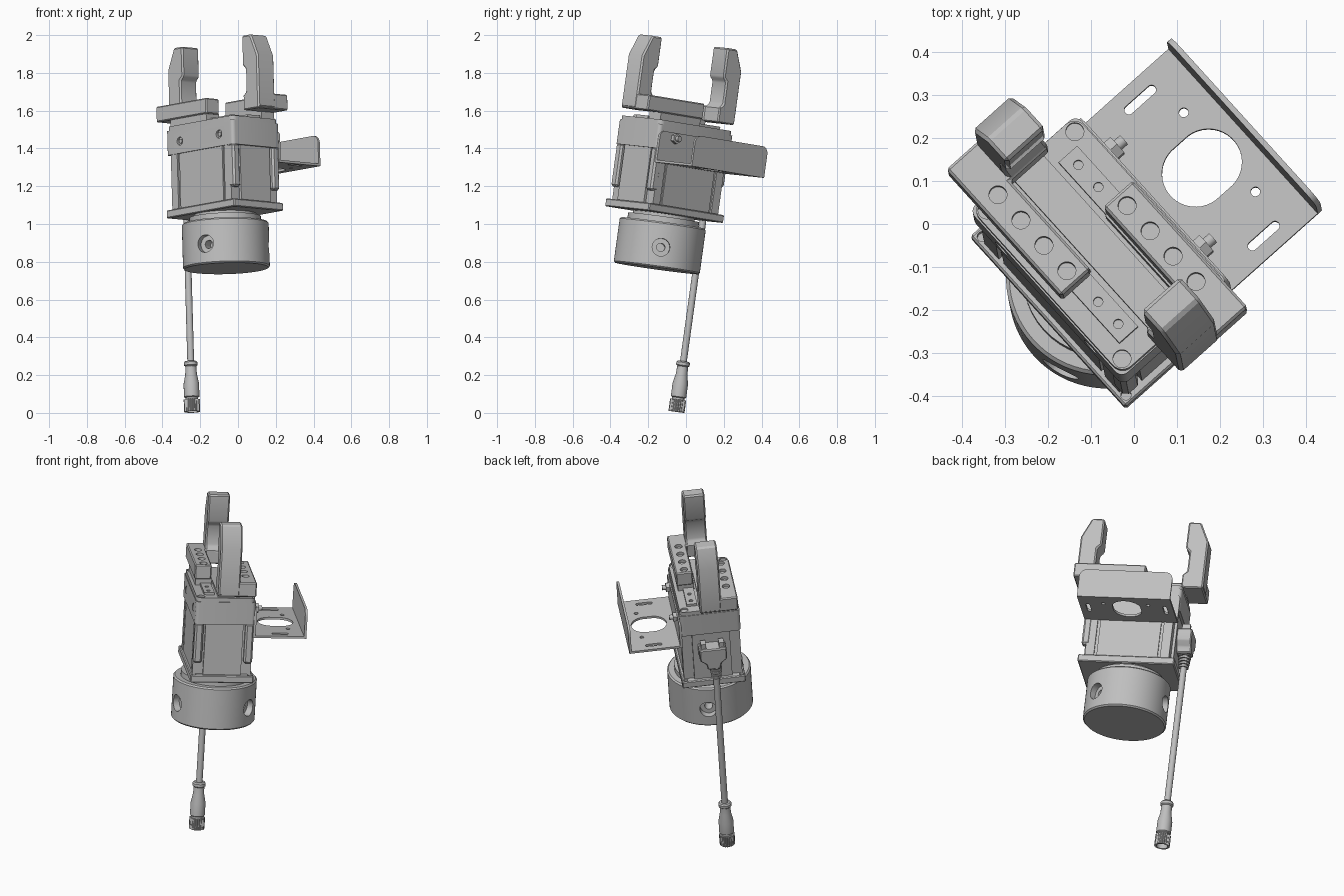
import bpy, bmesh, math
from mathutils import Matrix, Vector

cube = bpy.data.objects.get("Cube")
if cube:
    bpy.data.objects.remove(cube, do_unlink=True)

# Tilted frame of the gripper: u = jaw travel, v = towards bracket, w = up
W = Vector((-0.028, 0.137, 0.99)).normalized()
U = Vector((0.667, -0.735, 0.121))
U = (U - W * U.dot(W)).normalized()
V = W.cross(U)
FRAME = Matrix((U, V, W)).transposed().to_4x4()
FRAME.translation = Vector((-0.069, -0.116, 1.05))
TURN = Matrix.Rotation(math.pi, 4, 'Z')

grey = bpy.data.materials.new("machined_grey")
grey.use_nodes = True
COLOUR = (0.52, 0.52, 0.52, 1)
grey.diffuse_color = COLOUR
grey.node_tree.nodes["Principled BSDF"].inputs["Base Color"].default_value = COLOUR
parts = []


def finish(name, bm, turned=False, bevel=0):
    bmesh.ops.recalc_face_normals(bm, faces=bm.faces)
    if bevel:
        sharp = [e for e in bm.edges if e.calc_face_angle(0) > 0.6]
        bmesh.ops.bevel(bm, geom=sharp, offset=bevel, segments=1, affect='EDGES')
    mesh = bpy.data.meshes.new(name)
    bm.to_mesh(mesh)
    bm.free()
    mesh.materials.append(grey)
    ob = bpy.data.objects.new(name, mesh)
    bpy.context.collection.objects.link(ob)
    ob.matrix_world = FRAME @ TURN if turned else FRAME
    parts.append(ob)
    return ob


PLANES = {'uv': lambda a, b, h: (a, b, h),
          'uw': lambda a, b, h: (a, h, b),
          'vw': lambda a, b, h: (h, a, b)}


def add_prism(bm, pts, h0, h1, plane='uv'):
    put = PLANES[plane]
    lo = [bm.verts.new(put(a, b, h0)) for a, b in pts]
    hi = [bm.verts.new(put(a, b, h1)) for a, b in pts]
    bm.faces.new(lo)
    bm.faces.new(hi)
    for i in range(len(pts)):
        j = (i + 1) % len(pts)
        bm.faces.new((lo[i], lo[j], hi[j], hi[i]))


def prism(name, pts, h0, h1, plane='uv', turned=False, bevel=0):
    bm = bmesh.new()
    add_prism(bm, pts, h0, h1, plane)
    return finish(name, bm, turned, bevel)


def rect(a0, a1, b0, b1):
    return [(a0, b0), (a1, b0), (a1, b1), (a0, b1)]


def box(name, u0, u1, v0, v1, w0, w1, turned=False, bevel=0):
    return prism(name, rect(u0, u1, v0, v1), w0, w1, 'uv', turned, bevel)


def slot(cx, cy, r, half=0.0, n=24):
    # round hole, stretched along the second axis by half
    pts = []
    for i in range(n):
        a = 2 * math.pi * (i + 0.5) / n
        pts.append((cx + r * math.cos(a),
                    cy + r * math.sin(a) + math.copysign(half, math.sin(a))))
    return pts


def rounded(a0, a1, b0, b1, r, corners=(1, 1, 1, 1), n=6):
    pts = []
    centres = [(a1, b1, -1, -1), (a0, b1, 1, -1), (a0, b0, 1, 1), (a1, b0, -1, 1)]
    for k, (a, b, sa, sb) in enumerate(centres):
        if not corners[k]:
            pts.append((a, b))
            continue
        for i in range(n + 1):
            t = math.pi / 2 * (k + i / n)
            pts.append((a + sa * r + r * math.cos(t), b + sb * r + r * math.sin(t)))
    return pts


def lathe(name, profile, cu=0, cv=0, n=48):
    bm = bmesh.new()
    rings = []
    for r, w in profile:
        rings.append([bm.verts.new((cu + r * math.cos(2 * math.pi * i / n),
                                    cv + r * math.sin(2 * math.pi * i / n), w))
                      for i in range(n)])
    bm.faces.new(rings[0])
    bm.faces.new(rings[-1])
    for a, b in zip(rings, rings[1:]):
        for i in range(n):
            j = (i + 1) % n
            bm.faces.new((a[i], a[j], b[j], b[i]))
    return finish(name, bm)


def cut(ob, bm):
    # subtract a cutter mesh and bake the result
    cutter = finish("cutter", bm)
    parts.remove(cutter)
    cutter.hide_render = True
    cutter.matrix_world = ob.matrix_world
    mod = ob.modifiers.new("cut", 'BOOLEAN')
    mod.operation, mod.solver, mod.object = 'DIFFERENCE', 'EXACT', cutter
    bpy.context.view_layer.update()
    dg = bpy.context.evaluated_depsgraph_get()
    baked = bpy.data.meshes.new_from_object(ob.evaluated_get(dg))
    ob.modifiers.clear()
    ob.data = baked
    bpy.data.objects.remove(cutter, do_unlink=True)


# Round mounting base with three radial counterbored holes
base = lathe("round_base", [(0.222, -0.288), (0.23, -0.28), (0.23, -0.053), (0.222, -0.045)], n=72)
for k in range(3):
    spin = FRAME.to_3x3().inverted() @ Vector((math.cos(math.radians(2 + 120 * k)),
                                              math.sin(math.radians(2 + 120 * k)), 0))
    turn = Matrix.Rotation(math.atan2(spin.y, spin.x), 4, 'Z')
    for r, depth in ((0.047, 0.19), (0.022, 0.13)):
        bm = bmesh.new()
        add_prism(bm, slot(0, -0.18, r), depth, 0.3, 'vw')
        bm.transform(turn)
        cut(base, bm)
lathe("base_neck", [(0.19, -0.05), (0.19, -0.015), (0.165, -0.015), (0.165, 0.005)])

# Lower flange, main body and head
flange = box("lower_flange", -0.27, 0.27, -0.175, 0.175, 0, 0.042, bevel=0.005)
box("main_body", -0.235, 0.235, -0.152, 0.152, 0.04, 0.34)
head = prism("head_block", rounded(-0.265, 0.265, -0.167, 0.167, 0.02), 0.335, 0.465, bevel=0)
bm = bmesh.new()
for u in (-0.155, 0.155):
    add_prism(bm, slot(u, 0.4, 0.022), -0.18, -0.155, 'uw')
cut(head, bm)
bm = bmesh.new()
for u in (-0.25, 0.25):
    for v in (-0.155, 0.155):
        add_prism(bm, slot(u, v, 0.012), 0.015, 0.06)
cut(flange, bm)
for u in (-0.155, 0.155):
    prism("head_side_screw", slot(u, 0.4, 0.012), -0.163, -0.15, 'uw')
for s in (False, True):
    box("end_panel", 0.23, 0.25, -0.105, 0.105, 0.042, 0.336, s)
    box("side_panel", -0.17, 0.17, 0.15, 0.16, 0.042, 0.336, s)
    for u in (-0.21, 0.21):
        box("side_rib", u - 0.025, u + 0.025, 0.15, 0.162, 0.042, 0.336, s)
for v in (-0.14, 0.14):
    box("corner_strip", 0.215, 0.262, v - 0.024, v + 0.024, 0.11, 0.34, bevel=0.01)

# Top plate, guide rails and centre cover
top = prism("top_plate", rounded(-0.262, 0.262, -0.163, 0.163, 0.03), 0.465, 0.488)
bm = bmesh.new()
for u in (-0.235, 0.235):
    for v in (-0.137, 0.137):
        add_prism(bm, slot(u, v, 0.021), 0.478, 0.5)
cut(top, bm)
prism("centre_cover", rect(-0.25, 0.25, -0.045, 0.045), 0.48, 0.502)
for s in (False, True):
    rail = box("guide_rail", -0.205, 0.205, 0.06, 0.118, 0.48, 0.502, s)
    bm = bmesh.new()
    for u in (-0.17, -0.1, 0.1, 0.17):
        add_prism(bm, slot(u, 0.09, 0.011), 0.492, 0.52)
    cut(rail, bm)

# Two jaws, each a carriage, drilled L-shaped plate and finger
JAW = [(-0.355, -0.152), (0.045, -0.152), (0.045, -0.06),
       (-0.235, -0.06), (-0.235, 0.06), (-0.355, 0.06)]
FINGER = [(-0.357, 0.53), (-0.357, 0.81), (-0.305, 0.923), (-0.235, 0.923),
          (-0.235, 0.765), (-0.258, 0.745), (-0.258, 0.625), (-0.235, 0.605), (-0.235, 0.53)]
for s in (False, True):
    box("jaw_carriage", -0.25, 0.035, -0.145, -0.055, 0.486, 0.53, s)
    jaw = prism("jaw_plate", JAW, 0.525, 0.608, 'uv', s, 0.006)
    bm = bmesh.new()
    for i in range(4):
        add_prism(bm, slot(-0.23 + 0.08 * i, -0.103, 0.021), 0.59, 0.63)
    cut(jaw, bm)
    prism("finger", FINGER, -0.06, 0.06, 'uw', s, 0.008)

# Angled sensor bracket with oval window, slots and bolts
plate = box("bracket_plate", -0.26, 0.26, 0.165, 0.455, 0.26, 0.273)
bm = bmesh.new()
add_prism(bm, slot(0, 0.315, 0.078, 0.02, 40), 0.2, 0.3)
for s in (-1, 1):
    add_prism(bm, slot(0.125 * s, 0.37, 0.011), 0.2, 0.3)
    add_prism(bm, slot(0.215 * s, 0.315, 0.011, 0.035), 0.2, 0.3)
cut(plate, bm)
prism("bracket_lip", rounded(-0.26, 0.26, 0.26, 0.425, 0.04, (1, 1, 0, 0)), 0.443, 0.456, 'uw')
prism("bracket_mount", rounded(-0.26, 0.26, 0.26, 0.43, 0.03, (1, 1, 0, 0)), 0.16, 0.174, 'uw')
for u in (-0.155, 0.155):
    prism("bracket_bolt_head", slot(u, 0.4, 0.028, n=6), 0.17, 0.195, 'uw')
    prism("bracket_bolt_tip", slot(u, 0.4, 0.014), 0.19, 0.215, 'uw')

# Cable plug on the end face, with strain relief
HOOD = [(-0.035, 0.14), (0.035, 0.14), (0.042, 0.175), (0.075, 0.2),
        (0.075, 0.27), (-0.075, 0.27), (-0.075, 0.2), (-0.042, 0.175)]
prism("plug_hood", HOOD, -0.33, -0.24, 'vw', bevel=0.006)
for v in (-0.05, 0.05):
    box("plug_screw", -0.315, -0.27, v - 0.014, v + 0.014, 0.265, 0.3)
CU, CV = -0.29, -0.012
relief = []
for i in range(5):
    w, r = 0.145 - 0.017 * i, 0.036 - 0.002 * i
    relief += [(r, w), (r, w - 0.01), (r - 0.009, w - 0.01), (r - 0.009, w - 0.017)]
lathe("strain_relief", relief, CU, CV, 24)

# Cable and its end connector with a knurled nut
lathe("cable", [(0.018, -0.78), (0.018, 0.08)], CU, CV, 24)
lathe("connector_grip", [(0.03, -0.75), (0.036, -0.757), (0.036, -0.772), (0.029, -0.778),
                         (0.031, -0.82), (0.041, -0.87), (0.041, -0.94), (0.034, -0.945),
                         (0.034, -0.965)], CU, CV, 32)
knurl = [(CU + r * math.cos(math.pi * i / 24), CV + r * math.sin(math.pi * i / 24))
         for i in range(48) for r in [0.043 if i % 2 else 0.039]]
nut = prism("connector_nut", knurl, -1.02, -0.955)
bm = bmesh.new()
add_prism(bm, slot(CU, CV, 0.031), -1.05, -0.99)
cut(nut, bm)

bpy.ops.object.select_all(action='DESELECT')
for ob in parts:
    ob.select_set(True)
bpy.context.view_layer.objects.active = parts[0]
bpy.ops.object.shade_smooth_by_angle(angle=math.radians(30))
